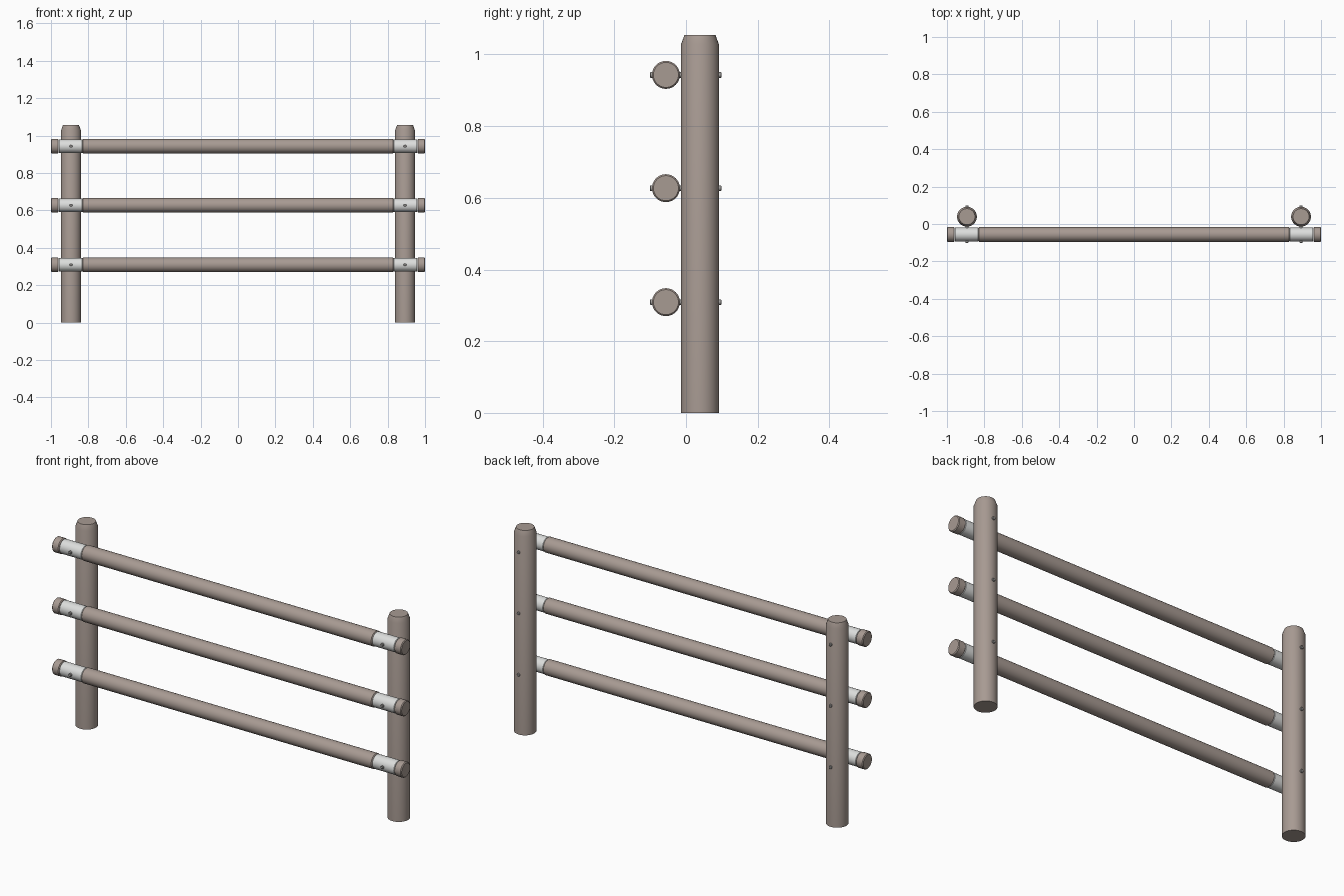
import bpy, bmesh, math
from mathutils import Matrix

if "Cube" in bpy.data.objects:
    bpy.data.objects.remove(bpy.data.objects["Cube"])


def material(name, rgb):
    m = bpy.data.materials.new(name)
    m.diffuse_color = (*rgb, 1)
    m.use_nodes = True
    m.node_tree.nodes["Principled BSDF"].inputs["Base Color"].default_value = m.diffuse_color
    return m


WOOD = material("weathered_brown", (0.39, 0.325, 0.29))
SLEEVE = material("light_grey", (0.72, 0.73, 0.72))
STEEL = material("bolt_grey", (0.36, 0.35, 0.34))

AXES = {"X": Matrix.Rotation(math.pi / 2, 4, "Y"),
        "Y": Matrix.Rotation(-math.pi / 2, 4, "X"),
        "Z": Matrix.Identity(4)}


def turned(name, profile, axis, loc, mat, sides=32):
    """Closed round bar from (radius, distance along axis) pairs."""
    bm = bmesh.new()
    rings = []
    for r, t in profile:
        rings.append([bm.verts.new((r * math.cos(2 * math.pi * i / sides),
                                    r * math.sin(2 * math.pi * i / sides), t))
                      for i in range(sides)])
    for a, b in zip(rings, rings[1:]):
        for i in range(sides):
            j = (i + 1) % sides
            bm.faces.new((a[i], a[j], b[j], b[i]))
    bm.faces.new(rings[0][::-1])
    bm.faces.new(rings[-1])
    bm.transform(Matrix.Translation(loc) @ AXES[axis])
    bmesh.ops.recalc_face_normals(bm, faces=bm.faces)
    me = bpy.data.meshes.new(name)
    bm.to_mesh(me)
    bm.free()
    me.materials.append(mat)
    ob = bpy.data.objects.new(name, me)
    bpy.context.collection.objects.link(ob)
    bpy.ops.object.select_all(action="DESELECT")
    ob.select_set(True)
    bpy.context.view_layer.objects.active = ob
    bpy.ops.object.shade_smooth_by_angle(angle=math.radians(25))
    return ob


def bevelled(r, a, b, c):
    return [(r - c, a), (r, a + c), (r, b - c), (r - c, b)]


POST_X, POST_Y, POST_R = 0.893, 0.039, 0.053
RAIL_Y, RAIL_R = -0.056, 0.039

# Posts with tapered tops
for side in (-1, 1):
    turned("post", [(POST_R, 0), (POST_R, 1.028), (0.043, 1.055)],
           "Z", (side * POST_X, POST_Y, 0), WOOD)

for z in (0.309, 0.627, 0.943):
    # Long rail between the joints
    turned("rail", bevelled(RAIL_R, -0.832, 0.832, 0.004), "X", (0, RAIL_Y, z), WOOD)
    for side in (-1, 1):
        # Pale joint sleeve and short rail end
        turned("joint_sleeve", bevelled(0.0365, -0.063, 0.063, 0.002), "X",
               (side * 0.895, RAIL_Y, z), SLEEVE)
        turned("rail_end", bevelled(RAIL_R, -0.0205, 0.0205, 0.004), "X",
               (side * 0.9795, RAIL_Y, z), WOOD)
        # Through bolt, showing at sleeve front and post back
        turned("bolt", bevelled(0.008, -0.101, 0.099, 0.002), "Y",
               (side * POST_X, 0, z), STEEL, 16)
